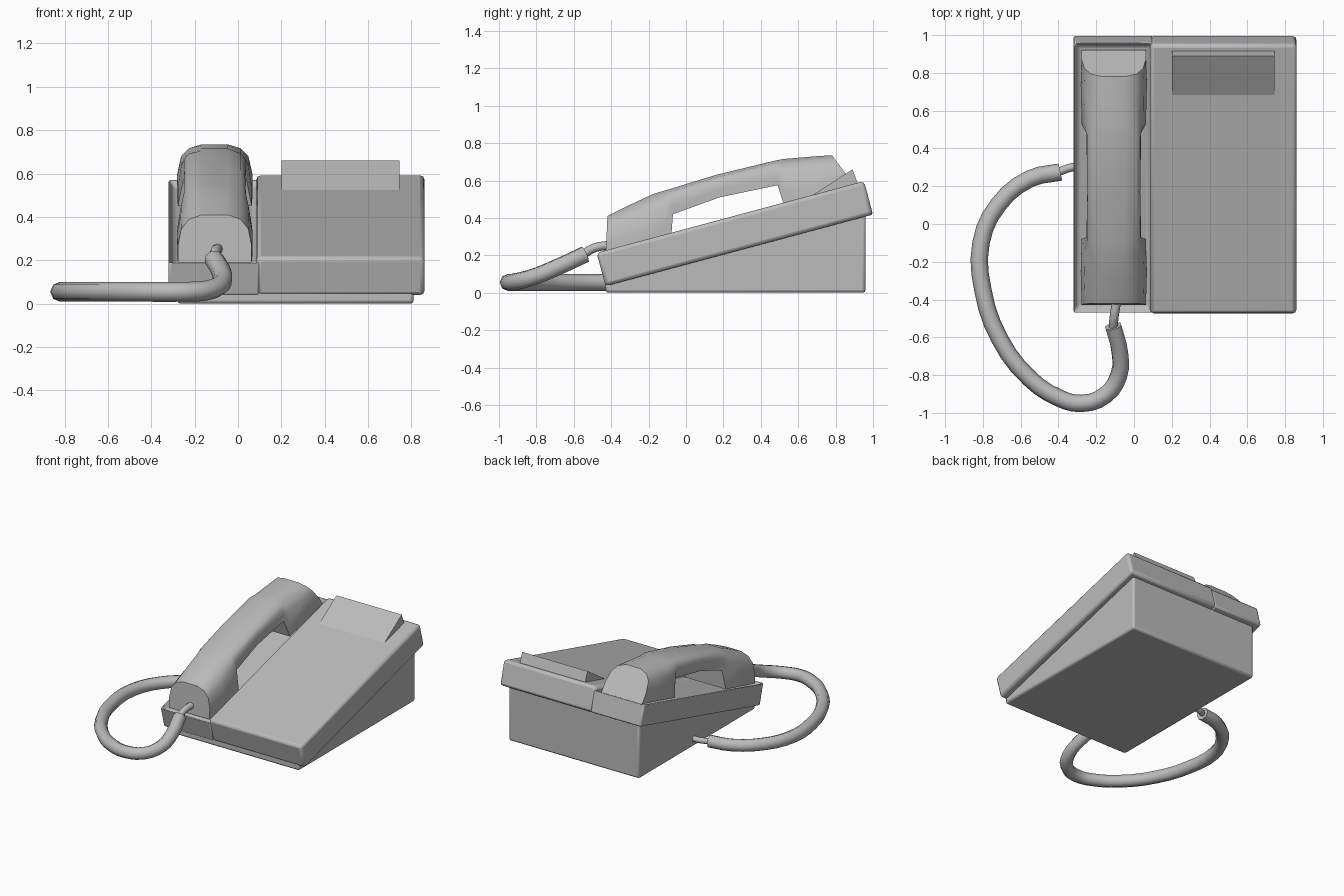
import bpy, bmesh, math
from mathutils import Vector, Matrix

if "Cube" in bpy.data.objects:
    bpy.data.objects.remove(bpy.data.objects["Cube"], do_unlink=True)

grey = bpy.data.materials.new("phone grey")
grey.use_nodes = True
grey.diffuse_color = (0.5, 0.5, 0.5, 1)
grey.node_tree.nodes["Principled BSDF"].inputs["Base Color"].default_value = (0.5, 0.5, 0.5, 1)

TILT = Matrix.Translation((0, -0.43, 0.035)) @ Matrix.Rotation(math.radians(15), 4, 'X')


def finish(bm, name, bevel=0, angle=40):
    bmesh.ops.recalc_face_normals(bm, faces=bm.faces)
    mesh = bpy.data.meshes.new(name)
    bm.to_mesh(mesh)
    bm.free()
    ob = bpy.data.objects.new(name, mesh)
    bpy.context.collection.objects.link(ob)
    mesh.materials.append(grey)
    if bevel:
        mod = ob.modifiers.new("soft edges", 'BEVEL')
        mod.width, mod.segments = bevel, 2
    bpy.ops.object.select_all(action='DESELECT')
    ob.select_set(True)
    bpy.context.view_layer.objects.active = ob
    bpy.ops.object.shade_smooth_by_angle(angle=math.radians(angle))
    return ob


def loft(bm, rings):
    """Skin a row of equal point rings and cap both ends."""
    loops = [[bm.verts.new(p) for p in ring] for ring in rings]
    n = len(loops[0])
    for a, b in zip(loops, loops[1:]):
        for i in range(n):
            bm.faces.new((a[i], a[(i + 1) % n], b[(i + 1) % n], b[i]))
    bm.faces.new(loops[0])
    bm.faces.new(loops[-1])


def prism(profile, x0, x1):
    bm = bmesh.new()
    loft(bm, [[(x, y, z) for y, z in profile] for x in (x0, x1)])
    return bm


def slab(x0, x1, length, height):
    return prism([(0, 0), (length, 0), (length, height), (0, height)], x0, x1)


# Wedge base
finish(prism([(-0.43, 0), (0.96, 0), (0.96, 0.43), (-0.43, 0.06)], -0.28, 0.81), "base", 0.015)

# Sloping main body
bm = slab(0.085, 0.86, 1.48, 0.185)
bm.transform(TILT)
finish(bm, "main_body", 0.02)

# Handset cradle with a shallow recess
bm = slab(-0.32, 0.10, 1.48, 0.165)
bmesh.ops.recalc_face_normals(bm, faces=bm.faces)
top = max(bm.faces, key=lambda f: f.calc_center_median().z)
bmesh.ops.inset_region(bm, faces=[top], thickness=0.035)
bmesh.ops.translate(bm, verts=top.verts, vec=(0, 0, -0.04))
bm.transform(TILT)
finish(bm, "cradle", 0.012)

# Raised wedge flap at the back of the body
finish(prism([(0.66, 0.51), (0.89, 0.66), (0.92, 0.58)], 0.2, 0.745), "rear_flap")

# Handset: top point, bottom point and half width of each section
stations = [
    ((-0.42, 0.41), (-0.43, 0.19), 0.17),
    ((-0.30, 0.47), (-0.25, 0.24), 0.175),
    ((-0.17, 0.53), (-0.08, 0.28), 0.17),
    ((-0.10, 0.55), (-0.07, 0.42), 0.145),
    ((0.16, 0.63), (0.18, 0.51), 0.14),
    ((0.47, 0.705), (0.49, 0.575), 0.145),
    ((0.52, 0.715), (0.53, 0.45), 0.17),
    ((0.70, 0.73), (0.75, 0.51), 0.175),
    ((0.78, 0.735), (0.92, 0.55), 0.17),
]
rings = []
for top, bottom, w in stations:
    half = [(w, 0), (w, 0.35), (w * 0.5 + 0.07, 0.7), (0.12, 0.9), (0.06, 1)]
    outline = half + [(-x, t) for x, t in reversed(half)]
    lo, hi = Vector(bottom), Vector(top)
    rings.append([(-0.107 + x, *lo.lerp(hi, t)) for x, t in outline])
bm = bmesh.new()
loft(bm, rings)
finish(bm, "handset", 0, 50)


# Cords
def tube(name, points, radius, smooth=3):
    curve = bpy.data.curves.new(name, 'CURVE')
    curve.dimensions = '3D'
    curve.bevel_depth, curve.bevel_resolution = radius, 2
    curve.use_fill_caps = True
    curve.resolution_u = smooth
    spline = curve.splines.new('BEZIER')
    spline.bezier_points.add(len(points) - 1)
    for bp, p in zip(spline.bezier_points, points):
        bp.co = p
        bp.handle_left_type = bp.handle_right_type = 'AUTO'
    curve.materials.append(grey)
    ob = bpy.data.objects.new(name, curve)
    bpy.context.collection.objects.link(ob)


FLOOR = 0.055
loop = [(-0.39, 0.275), (-0.55, 0.24), (-0.72, 0.10), (-0.81, -0.10), (-0.80, -0.35),
        (-0.71, -0.61), (-0.55, -0.82), (-0.40, -0.92)]
path = [(x, y, FLOOR) for x, y in loop]
path += [(-0.28, -0.95, 0.055), (-0.15, -0.905, 0.06), (-0.08, -0.80, 0.09),
         (-0.075, -0.68, 0.14), (-0.11, -0.54, 0.205)]
tube("cord", path, 0.046)
tube("base_plug", [(-0.27, 0.305, FLOOR), (-0.33, 0.30, FLOOR), (-0.40, 0.275, FLOOR)], 0.022)
tube("handset_plug", [(-0.11, -0.55, 0.205), (-0.105, -0.49, 0.24), (-0.09, -0.40, 0.255)], 0.024)
